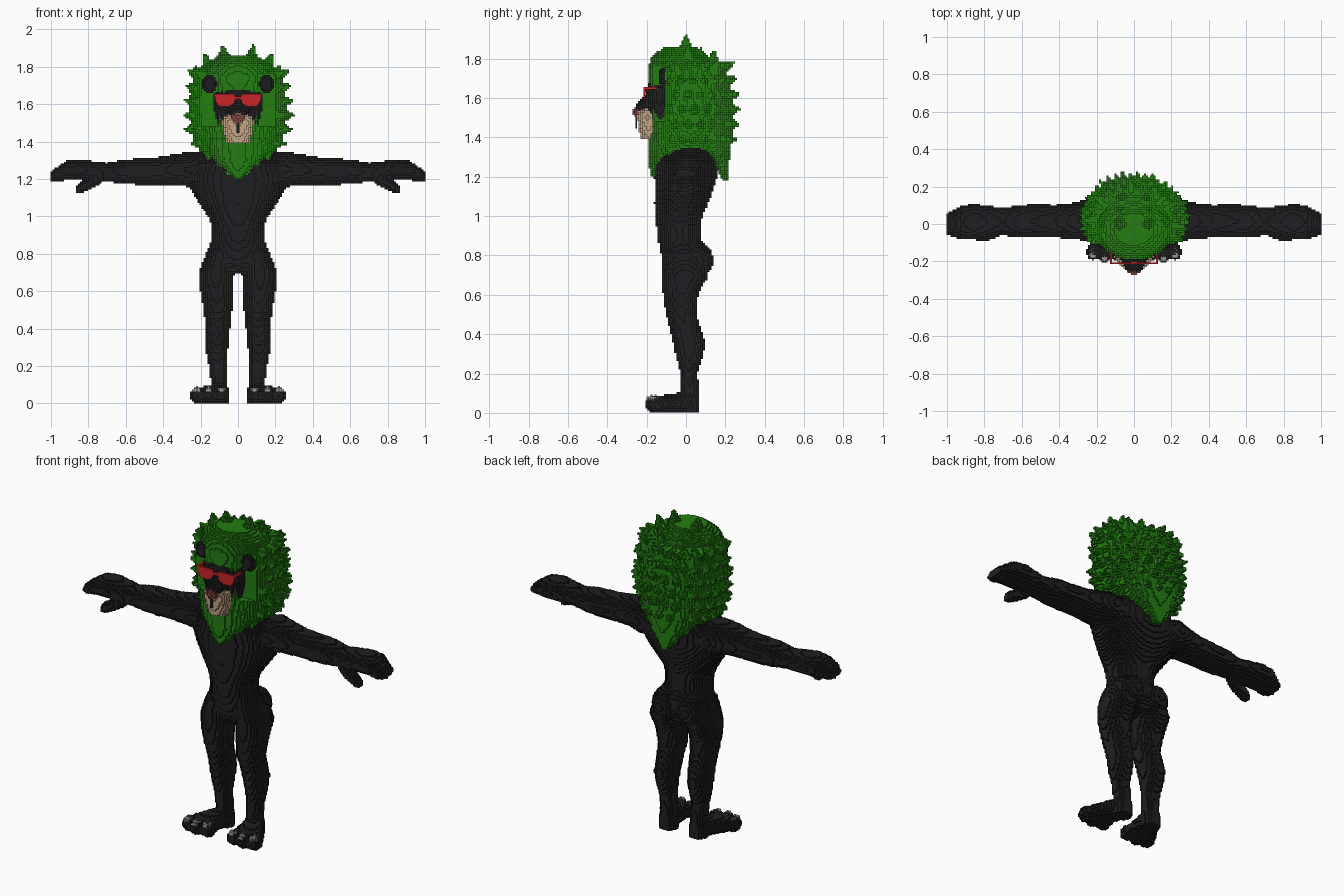
import bpy, bmesh, math, random
from mathutils import Vector, Matrix

if "Cube" in bpy.data.objects:
    bpy.data.objects.remove(bpy.data.objects["Cube"])

random.seed(4)
CELL = 0.0105


def material(name, rgb):
    m = bpy.data.materials.new(name)
    m.diffuse_color = (*rgb, 1)
    m.use_nodes = True
    m.node_tree.nodes["Principled BSDF"].inputs["Base Color"].default_value = m.diffuse_color
    return m


BLACK = material("fur black", (0.0135, 0.0135, 0.015))
GREEN = material("mane green", (0.017, 0.205, 0.006))
RED = material("glasses red", (0.58, 0.018, 0.02))
TAN = material("muzzle tan", (0.54, 0.37, 0.23))
NOSE = material("nose brown", (0.26, 0.07, 0.06))
GREY = material("claw grey", (0.33, 0.33, 0.34))


# ---- shape helpers -------------------------------------------------------
def loft(bm, axis, stations, sx=1, n=24):
    """Elliptical rings along an axis: (position, centre a, centre b, half a, half b)."""
    rings = []
    for p, ca, cb, ha, hb in stations:
        ring = []
        for i in range(n):
            t = 2 * math.pi * i / n
            a, b = ca + ha * math.cos(t), cb + hb * math.sin(t)
            x, y, z = {"x": (p, a, b), "y": (a, p, b), "z": (a, b, p)}[axis]
            ring.append(bm.verts.new((x * sx, y, z)))
        rings.append(ring)
    for r, s in zip(rings, rings[1:]):
        for i in range(n):
            j = (i + 1) % n
            bm.faces.new((r[i], r[j], s[j], s[i]))
    bm.faces.new(rings[0])
    bm.faces.new(rings[-1])


def ball(bm, c, r):
    m = Matrix.Translation(c) @ Matrix.Diagonal((*r, 1))
    bmesh.ops.create_uvsphere(bm, u_segments=16, v_segments=10, radius=1, matrix=m)


def spike(bm, base, direction, length, radius):
    d = Vector(direction).normalized()
    m = Matrix.Translation(Vector(base) + d * length / 2) @ d.to_track_quat("Z", "Y").to_matrix().to_4x4()
    bmesh.ops.create_cone(bm, cap_ends=True, segments=8, radius1=radius, radius2=0.003, depth=length, matrix=m)


def box(bm, lo, hi):
    lo, hi = Vector(lo), Vector(hi)
    m = Matrix.Translation((lo + hi) / 2) @ Matrix.Diagonal((*(hi - lo), 1))
    bmesh.ops.create_cube(bm, size=1, matrix=m)


def finish(name, bm, mat, blocks=True, cutter=None):
    """Make the object; optionally fuse its pieces and turn it into small blocks."""
    bmesh.ops.recalc_face_normals(bm, faces=bm.faces[:])
    me = bpy.data.meshes.new(name)
    bm.to_mesh(me)
    bm.free()
    ob = bpy.data.objects.new(name, me)
    bpy.context.collection.objects.link(ob)
    if blocks:
        fuse = ob.modifiers.new("fuse", "REMESH")
        fuse.mode = "VOXEL"
        fuse.voxel_size = 0.006
        if cutter:
            cut = ob.modifiers.new("cut", "BOOLEAN")
            cut.operation = "DIFFERENCE"
            cut.object = cutter
        size = max(max(v.co[k] for v in me.vertices) - min(v.co[k] for v in me.vertices) for k in range(3))
        depth = 2
        while size / (CELL * 2 ** depth) > 0.95:
            depth += 1
        blk = ob.modifiers.new("blocks", "REMESH")
        blk.mode = "BLOCKS"
        blk.octree_depth = depth
        blk.scale = size / (CELL * 2 ** depth)
        blk.use_remove_disconnected = False
        dg = bpy.context.evaluated_depsgraph_get()
        ob.data = bpy.data.meshes.new_from_object(ob.evaluated_get(dg))
        ob.modifiers.clear()
        for v in ob.data.vertices:
            v.co.z = max(v.co.z, 0)
    ob.data.materials.clear()
    ob.data.materials.append(mat)
    return ob


# ---- body: torso, legs, feet, arms --------------------------------------
bm = bmesh.new()
loft(bm, "z", [(.69, 0, 0, .11, .08), (.75, 0, 0, .17, .115), (.82, 0, -.01, .165, .12),
               (.88, 0, -.033, .138, .11), (.95, 0, -.036, .14, .114), (1.0, 0, -.036, .16, .12),
               (1.06, 0, -.025, .2, .135), (1.12, 0, -.012, .243, .147), (1.2, 0, 0, .28, .16),
               (1.28, 0, .002, .265, .157), (1.34, 0, .02, .21, .12), (1.44, 0, .02, .12, .09)])
for s in (1, -1):
    ball(bm, (.085 * s, .05, .775), (.085, .09, .095))
    loft(bm, "z", [(.82, .095, -.01, .07, .11), (.7, .117, -.005, .093, .12), (.6, .115, -.027, .086, .09),
                   (.5, .106, -.026, .076, .077), (.42, .107, 0, .068, .08), (.35, .111, .018, .063, .083),
                   (.28, .112, .018, .059, .066), (.2, .107, .015, .048, .044), (.12, .1, .018, .046, .048),
                   (.0, .1, .02, .052, .05)], s)
    loft(bm, "y", [(.07, .1, .05, .03, .05), (.03, .1, .055, .052, .055), (-.03, .12, .052, .07, .052),
                   (-.1, .147, .047, .093, .047), (-.16, .152, .04, .1, .04)], s)
    for tx, ty in ((.09, -.155), (.157, -.162), (.217, -.148)):
        ball(bm, (tx * s, ty, .042), (.04, .045, .042))
    loft(bm, "x", [(.14, .02, 1.24, .1, .085), (.24, .025, 1.252, .115, .098), (.32, .015, 1.252, .1, .085),
                   (.42, .015, 1.245, .088, .074), (.52, .015, 1.24, .09, .07), (.6, .015, 1.24, .088, .067),
                   (.7, .012, 1.236, .075, .05), (.78, .012, 1.242, .085, .055), (.85, .012, 1.25, .095, .056),
                   (.92, .01, 1.245, .09, .052), (.97, .0, 1.226, .075, .036), (1.0, 0, 1.215, .055, .024)], s)
    # thumb
    loft(bm, "x", [(.72, -.04, 1.215, .03, .03), (.78, -.055, 1.185, .034, .034),
                   (.84, -.06, 1.152, .03, .032), (.87, -.06, 1.14, .018, .018)], s)
finish("body", bm, BLACK)

# ---- claws ---------------------------------------------------------------
bm = bmesh.new()
for s in (1, -1):
    for tx, ty in ((.09, -.165), (.157, -.172), (.222, -.158)):
        ball(bm, (tx * s, ty, .068), (.021, .032, .022))
finish("claws", bm, GREY)

# ---- mane ----------------------------------------------------------------
bm = bmesh.new()
HEAD = [(1.34, 0, .02, .2, .17), (1.44, 0, .025, .245, .205), (1.55, 0, .025, .26, .21),
        (1.65, 0, .022, .257, .208), (1.75, 0, .003, .232, .198), (1.81, 0, -.03, .185, .145),
        (1.86, 0, -.03, .1, .08)]
loft(bm, "z", HEAD)
# beard in front and pointed fall of hair behind
loft(bm, "z", [(1.2, 0, -.165, .014, .015), (1.27, 0, -.14, .09, .05), (1.34, 0, -.09, .165, .1),
               (1.42, 0, -.04, .21, .15)])
loft(bm, "z", [(1.18, 0, .2, .018, .018), (1.25, 0, .185, .075, .035), (1.33, 0, .14, .155, .085),
               (1.44, 0, .1, .215, .135)])
for s in (1, -1):
    for x, y, z in ((.05, -.15, 1.3), (.1, -.13, 1.34), (.155, -.08, 1.37), (.06, .185, 1.3), (.12, .16, 1.36)):
        spike(bm, (x * s, y, z), (0, .1 * y, -1), .09, .04)
    # crown tufts
    for x, y, z, h in ((.07, 0, 1.83, .095), (.155, .01, 1.79, .09), (.06, .13, 1.76, .09),
                       (.15, .14, 1.72, .1), (.07, .07, 1.79, .07), (.2, .05, 1.74, .08)):
        spike(bm, (x * s, y, z), (x * s * 1.5, y, .7), h, .045)


def head_ring(z):
    for a, b in zip(HEAD, HEAD[1:]):
        if a[0] <= z <= b[0]:
            t = (z - a[0]) / (b[0] - a[0])
            return [a[k] + (b[k] - a[k]) * t for k in (2, 3, 4)]


# rows of tufts round the sides and back
for row, z in enumerate((1.4, 1.47, 1.54, 1.61, 1.68, 1.75)):
    yc, hx, hy = head_ring(z)
    for i in range(15):
        t = math.radians(-28 + 236 * (i + .5 * (row % 2)) / 14.5)
        c, s = math.cos(t), math.sin(t)
        spike(bm, (c * hx * .9, yc + s * hy * .9, z), (c, s, (z - 1.52) * 2.2),
              random.uniform(.055, .08), .04)
cb = bmesh.new()
for s in (1, -1):
    xs = sorted((.1 * s, .4 * s))
    box(cb, (xs[0], -.4, 1.48), (xs[1], -.105, 1.765))
cutter = finish("face_side_cutter", cb, GREEN, blocks=False)
cutter.hide_render = True
finish("mane", bm, GREEN, cutter=cutter)
bpy.data.objects.remove(cutter)

# ---- face, muzzle bridge and ears ---------------------------------------
bm = bmesh.new()
loft(bm, "z", [(1.46, 0, -.125, .09, .05), (1.53, 0, -.135, .122, .058), (1.6, 0, -.138, .132, .062),
               (1.65, 0, -.138, .13, .06), (1.675, 0, -.135, .1, .055)])
loft(bm, "y", [(-.15, 0, 1.59, .085, .06), (-.2, 0, 1.58, .07, .045), (-.24, 0, 1.555, .045, .025),
               (-.258, 0, 1.547, .03, .014)])
finish("face", bm, BLACK)
bm = bmesh.new()
for s in (1, -1):
    ball(bm, (.153 * s, -.11, 1.708), (.042, .03, .05))
finish("ears", bm, BLACK)

# ---- muzzle, nose, mouth -------------------------------------------------
bm = bmesh.new()
loft(bm, "z", [(1.39, 0, -.185, .062, .045), (1.44, 0, -.19, .074, .05), (1.5, 0, -.195, .086, .055),
               (1.53, 0, -.195, .08, .052), (1.55, 0, -.19, .05, .035)])
finish("muzzle", bm, TAN)
bm = bmesh.new()
ball(bm, (0, -.247, 1.528), (.036, .024, .026))
finish("nose", bm, NOSE)
bm = bmesh.new()
box(bm, (-.007, -.256, 1.445), (.007, -.248, 1.505))
finish("mouth_line", bm, BLACK, blocks=False)

# ---- sunglasses ----------------------------------------------------------
bm = bmesh.new()
LENS = ((.012, 1.632), (.02, 1.655), (.126, 1.655), (.12, 1.615), (.1, 1.588), (.045, 1.588), (.025, 1.605))
for s in (1, -1):
    f = bm.faces.new([bm.verts.new((x * s, -.215, z)) for x, z in LENS])
    ex = bmesh.ops.extrude_face_region(bm, geom=[f])
    bmesh.ops.translate(bm, vec=(0, .01, 0), verts=[v for v in ex["geom"] if isinstance(v, bmesh.types.BMVert)])
    xs = sorted((.117 * s, .128 * s))
    box(bm, (xs[0], -.215, 1.643), (xs[1], -.125, 1.655))
box(bm, (-.022, -.215, 1.627), (.022, -.204, 1.642))
finish("sunglasses", bm, RED, blocks=False)
